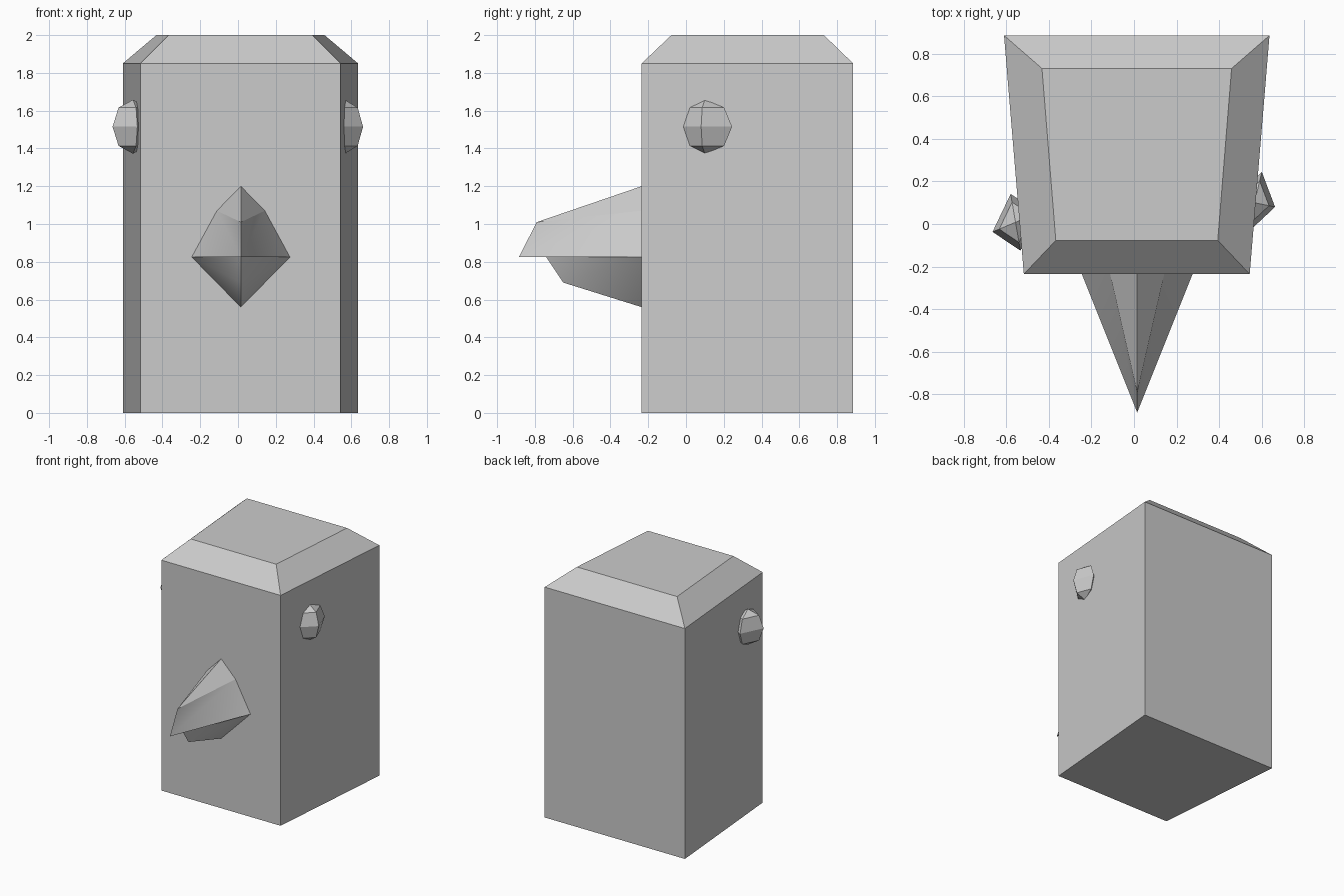
import bpy, bmesh
from math import cos, sin, pi, radians
from mathutils import Vector

if "Cube" in bpy.data.objects:
    bpy.data.objects.remove(bpy.data.objects["Cube"])


def make(name, verts, faces, smooth=False):
    """Create a mesh object with consistent outward normals."""
    me = bpy.data.meshes.new(name)
    me.from_pydata([tuple(v) for v in verts], [], faces)
    bm = bmesh.new()
    bm.from_mesh(me)
    bmesh.ops.recalc_face_normals(bm, faces=bm.faces)
    bm.to_mesh(me)
    bm.free()
    ob = bpy.data.objects.new(name, me)
    bpy.context.collection.objects.link(ob)
    if smooth:
        bpy.ops.object.select_all(action='DESELECT')
        ob.select_set(True)
        bpy.context.view_layer.objects.active = ob
        bpy.ops.object.shade_smooth_by_angle(angle=radians(30))
    return ob


# Body: tapered block with a sloped rim at the top
CX = 0.013


def trapezoid(front_y, front_w, back_y, back_w, z):
    return [(CX - front_w, front_y, z), (CX + front_w, front_y, z),
            (CX + back_w, back_y, z), (CX - back_w, back_y, z)]


verts = (trapezoid(-0.235, 0.53, 0.885, 0.623, 0)
         + trapezoid(-0.235, 0.53, 0.885, 0.623, 1.85)
         + trapezoid(-0.077, 0.38, 0.73, 0.445, 2.0))
faces = [(0, 1, 2, 3), (8, 9, 10, 11)]
for k in (0, 4):
    for i in range(4):
        j = (i + 1) % 4
        faces.append((k + i, k + j, k + j + 4, k + i + 4))
make("body", verts, faces)

# Upper beak: bulging ridge that runs out to a hooked tip
BX, BY, BZ = 0.015, -0.235, 0.825
upper = [(BX, BY, 1.2), (BX, -0.79, 1.01), (BX, -0.885, BZ)]
for s in (-1, 1):
    upper += [(BX + s * 0.127, BY, 1.07), (BX + s * 0.26, BY, BZ)]
faces = [(2, 4, 6), (0, 3, 4, 6, 5)]
for mid, corner in ((3, 4), (5, 6)):
    faces += [(0, mid, 1), (mid, 2, 1), (mid, corner, 2)]
make("upper_beak", upper, faces, smooth=True)

# Lower beak: shorter, tucked under the upper one
lower = [(BX, BY, 0.56), (BX, -0.65, 0.69), (BX, -0.74, BZ),
         (BX - 0.26, BY, BZ), (BX + 0.26, BY, BZ)]
make("lower_beak", lower,
     [(0, 1, 3), (1, 2, 3), (0, 1, 4), (1, 2, 4), (2, 3, 4), (0, 3, 4)],
     smooth=True)


# Eyes: four-sided faceted ellipsoids set into the body sides
def eye(name, centre, long_axis, out_axis, height=0.143):
    c, a, b = Vector(centre), Vector(long_axis), Vector(out_axis)
    up = Vector((0, 0, height))
    vs = [c - up, c + up]
    for r in range(3):
        t = (r - 1) * pi / 4
        for d in (a, b, -a, -b):
            vs.append(c + d * cos(t) + up * sin(t))
    fs = []
    for i in range(4):
        j = (i + 1) % 4
        fs += [(0, 2 + i, 2 + j), (1, 10 + i, 10 + j)]
        for k in (2, 6):
            fs.append((k + i, k + j, k + j + 4, k + i + 4))
    make(name, vs, fs)


eye("right_eye", (0.565, 0.1, 1.515), (0.035, 0.144, 0), (0.097, -0.02, 0))
eye("left_eye", (-0.556, 0.008, 1.515), (-0.023, 0.133, 0), (-0.108, -0.045, 0))
